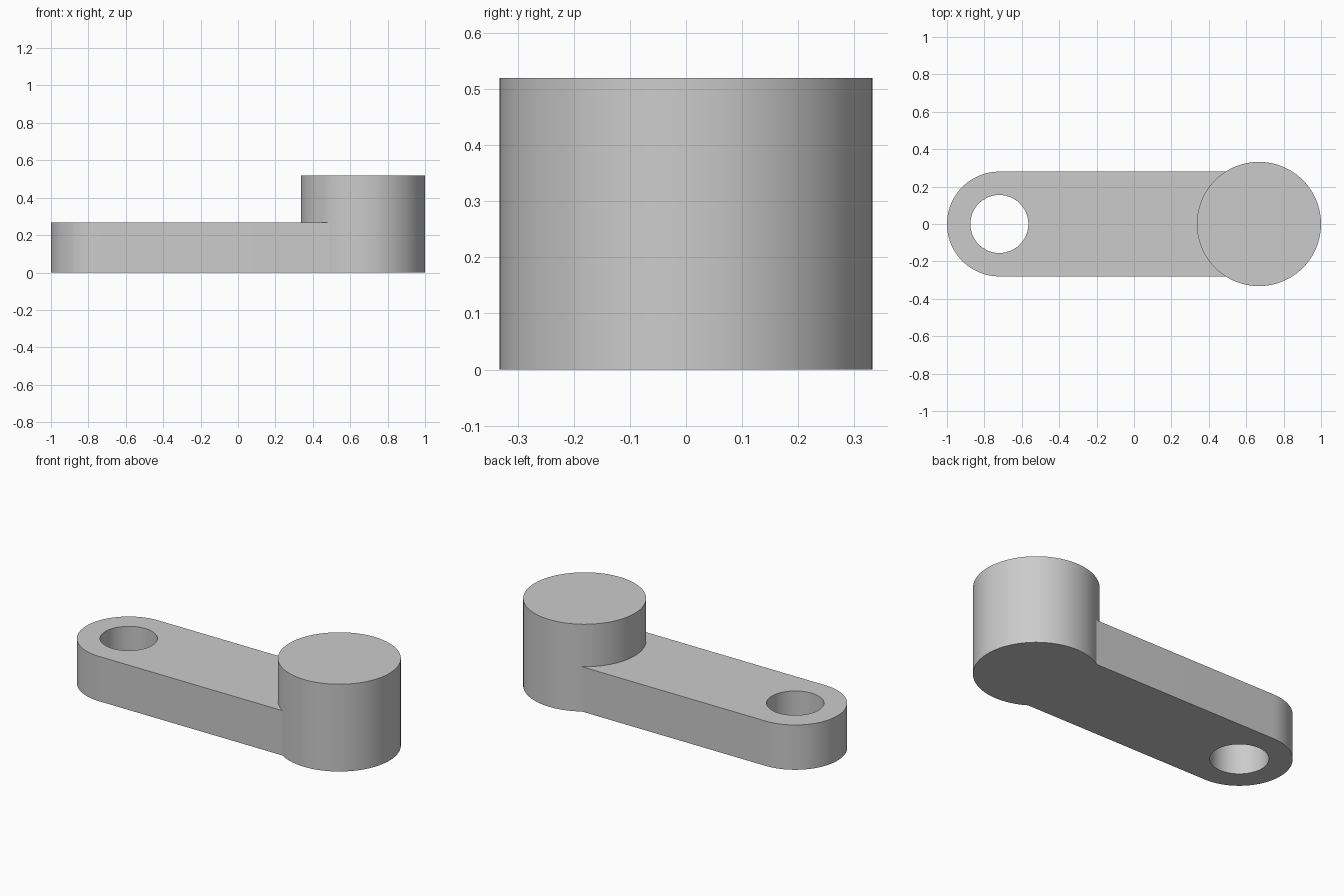
import bpy
import bmesh
from math import radians
from mathutils import Matrix

cube = bpy.data.objects.get("Cube")
if cube:
    bpy.data.objects.remove(cube, do_unlink=True)

ARM_HEIGHT, ARM_RADIUS, EYE_X = 0.267, 0.28, -0.72
BOSS_HEIGHT, BOSS_RADIUS, BOSS_X = 0.52, 0.332, 0.668
HOLE_RADIUS = 0.155
SIDES = 96

grey = bpy.data.materials.new("plain grey")
grey.use_nodes = True
colour = (0.6, 0.6, 0.6, 1)
grey.diffuse_color = colour
grey.node_tree.nodes["Principled BSDF"].inputs["Base Color"].default_value = colour


def add_object(name, bm):
    bmesh.ops.recalc_face_normals(bm, faces=bm.faces)
    mesh = bpy.data.meshes.new(name)
    bm.to_mesh(mesh)
    bm.free()
    mesh.materials.append(grey)
    obj = bpy.data.objects.new(name, mesh)
    bpy.context.collection.objects.link(obj)
    return obj


def cylinder(name, x, radius, bottom, top):
    bm = bmesh.new()
    bmesh.ops.create_cone(bm, cap_ends=True, segments=SIDES, radius1=radius,
                          radius2=radius, depth=top - bottom,
                          matrix=Matrix.Translation((x, 0, (bottom + top) / 2)))
    return add_object(name, bm)


def boolean(target, tool, operation):
    mod = target.modifiers.new(operation.lower(), 'BOOLEAN')
    mod.operation = operation
    mod.solver = 'EXACT'
    mod.object = tool
    bpy.context.view_layer.objects.active = target
    bpy.ops.object.modifier_apply(modifier=mod.name)
    bpy.data.objects.remove(tool, do_unlink=True)


# Flat arm: a disc whose right half is stretched to the boss centre
arm = cylinder("crank_arm", EYE_X, ARM_RADIUS, 0, ARM_HEIGHT)
for v in arm.data.vertices:
    if v.co.x > EYE_X + 0.001:
        v.co.x = BOSS_X
        v.co.y = ARM_RADIUS if v.co.y > 0 else -ARM_RADIUS
bm = bmesh.new()
bm.from_mesh(arm.data)
bmesh.ops.remove_doubles(bm, verts=bm.verts, dist=0.0001)
bm.to_mesh(arm.data)
bm.free()

# Round boss at the right end, joined into one solid
boss = cylinder("boss", BOSS_X, BOSS_RADIUS, 0, BOSS_HEIGHT)
boolean(arm, boss, 'UNION')

# Through hole in the rounded end
hole = cylinder("hole_cutter", EYE_X, HOLE_RADIUS, -0.1, ARM_HEIGHT + 0.1)
hole.hide_render = True
boolean(arm, hole, 'DIFFERENCE')

# Smooth round walls with crisp rims
bpy.ops.object.select_all(action='DESELECT')
arm.select_set(True)
bpy.context.view_layer.objects.active = arm
bpy.ops.object.shade_smooth_by_angle(angle=radians(30))
